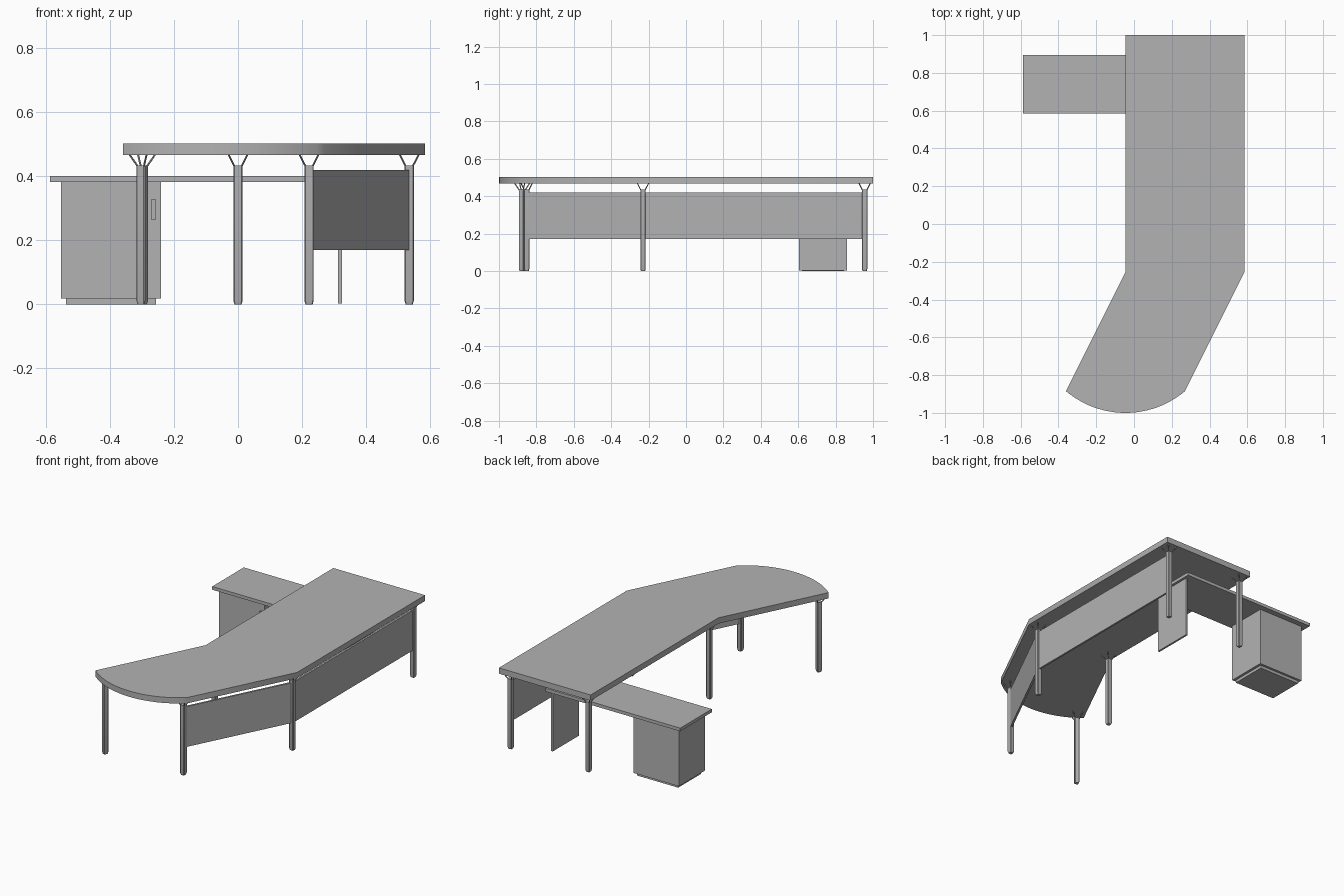
import bpy, bmesh, math
from mathutils import Vector

if "Cube" in bpy.data.objects:
    bpy.data.objects.remove(bpy.data.objects["Cube"])

grey = bpy.data.materials.new("plain grey")
grey.use_nodes = True
grey.diffuse_color = (0.45, 0.45, 0.45, 1)
grey.node_tree.nodes["Principled BSDF"].inputs["Base Color"].default_value = (0.45, 0.45, 0.45, 1)


def finish(name, bm, loc=(0, 0, 0), turn=0):
    bmesh.ops.recalc_face_normals(bm, faces=bm.faces)
    mesh = bpy.data.meshes.new(name)
    bm.to_mesh(mesh)
    bm.free()
    mesh.materials.append(grey)
    obj = bpy.data.objects.new(name, mesh)
    obj.location, obj.rotation_euler.z = loc, turn
    bpy.context.collection.objects.link(obj)
    bpy.ops.object.select_all(action='DESELECT')
    obj.select_set(True)
    bpy.context.view_layer.objects.active = obj
    bpy.ops.object.shade_smooth_by_angle(angle=math.radians(30))
    return obj


def slab(name, outline, z0, z1, inset=0.0):
    """Extruded outline, optionally shrunk evenly on all sides."""
    bm = bmesh.new()
    face = bm.faces.new([bm.verts.new((x, y, z0)) for x, y in outline])
    if inset:
        rim = bmesh.ops.inset_region(bm, faces=[face], thickness=inset,
                                     use_boundary=True, use_even_offset=True)
        bmesh.ops.delete(bm, geom=rim["faces"], context='FACES')
    top = bmesh.ops.extrude_face_region(bm, geom=list(bm.faces))
    bmesh.ops.translate(bm, vec=(0, 0, z1 - z0),
                        verts=[v for v in top["geom"] if isinstance(v, bmesh.types.BMVert)])
    return finish(name, bm)


def rect(x0, x1, y0, y1):
    return [(x0, y0), (x1, y0), (x1, y1), (x0, y1)]


def box(name, x0, x1, y0, y1, z0, z1):
    return slab(name, rect(x0, x1, y0, y1), z0, z1)


def panel(name, a, b, z0, z1, thick):
    """Upright board between two plan points."""
    a, b = Vector(a), Vector(b)
    side = (b - a).normalized().orthogonal() * thick / 2
    return slab(name, [a - side, b - side, b + side, a + side], z0, z1)


def leg(name, x, y, turn=0):
    """Square post with tapered foot and four splayed bracket arms."""
    bm = bmesh.new()
    rings = []
    for half, z in ((0.011, 0), (0.0145, 0.012), (0.0145, 0.435)):
        c = half * 0.8
        plan = [(half, -c), (half, c), (c, half), (-c, half),
                (-half, c), (-half, -c), (-c, -half), (c, -half)]
        rings.append([bm.verts.new((px, py, z)) for px, py in plan])
    n = len(rings[0])
    for low, high in zip(rings, rings[1:]):
        for i in range(n):
            bm.faces.new((low[i], low[(i + 1) % n], high[(i + 1) % n], high[i]))
    bm.faces.new(rings[0])
    bm.faces.new(rings[-1])
    for sx in (-1, 1):
        for sy in (-1, 1):
            start = Vector((sx * 0.011, sy * 0.011, 0.432))
            end = Vector((sx * 0.03, sy * 0.03, 0.469))
            arm = bmesh.ops.create_cone(bm, cap_ends=True, segments=6, radius1=0.003,
                                        radius2=0.003, depth=(end - start).length)["verts"]
            bmesh.ops.rotate(bm, verts=arm, cent=(0, 0, 0),
                             matrix=(end - start).to_track_quat('Z', 'Y').to_matrix())
            bmesh.ops.translate(bm, verts=arm, vec=(start + end) / 2)
    return finish(name, bm, (x, y, 0), turn)


# Main worktop: straight run, angled wing and bowed end
half, radius, mid = 0.315, 0.489, -0.045
sweep = math.asin(half / radius)
arc = [(mid + radius * math.sin(t), -0.511 - radius * math.cos(t))
       for t in (sweep * (1 - i / 12) for i in range(25))]
outline = [(mid, 1), (0.585, 1), (0.585, -0.255)] + arc + [(mid, -0.255)]
slab("worktop", outline, 0.497, 0.503)
slab("worktop_core", outline, 0.467, 0.497, 0.015)

# Legs
leg("back_left_leg", 0.535, 0.955)
leg("back_right_leg", 0.0, 0.955)
leg("middle_left_leg", 0.535, -0.23)
leg("middle_right_leg", 0.0, -0.23)
leg("front_left_leg", 0.222, -0.852)
leg("front_right_leg", -0.299, -0.876, math.atan2(-1, 2))

# Modesty panels
panel("straight_modesty_panel", (0.535, -0.23), (0.535, 0.955), 0.17, 0.42, 0.012)
panel("wing_modesty_panel", (0.222, -0.852), (0.535, -0.23), 0.17, 0.42, 0.012)

# Lower side return
side = rect(-0.587, 0.34, 0.585, 0.895)
slab("return_top", side, 0.396, 0.402)
slab("return_core", side, 0.382, 0.396, 0.015)
box("return_support", 0.313, 0.325, 0.605, 0.86, 0.003, 0.382)

# Storage pedestal
box("pedestal", -0.553, -0.24, 0.605, 0.86, 0.018, 0.382)
box("pedestal_plinth", -0.538, -0.256, 0.62, 0.845, 0, 0.018)
box("pedestal_handle", -0.272, -0.257, 0.598, 0.606, 0.265, 0.328)
